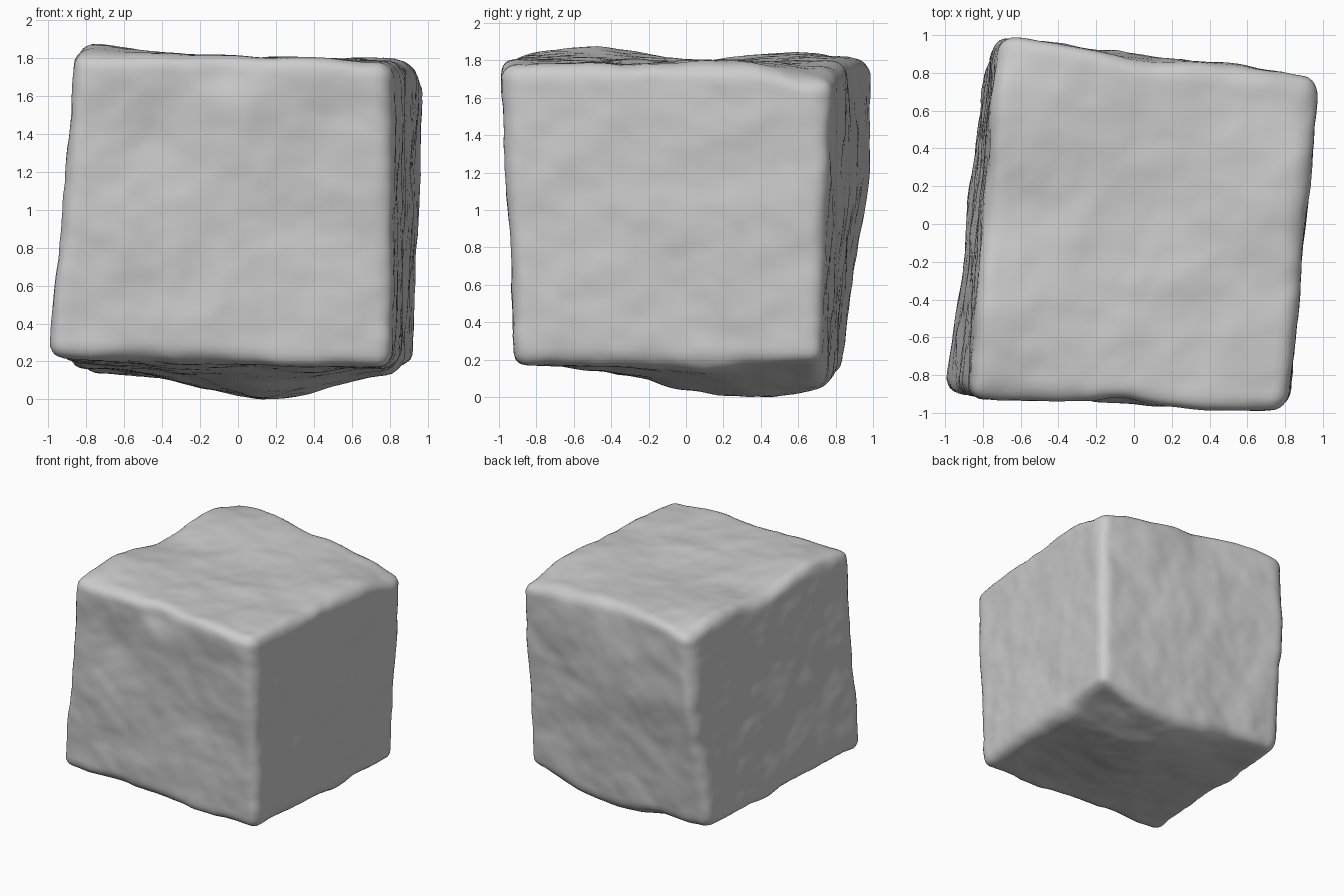
import bpy
import bmesh
import math
from mathutils import Vector, noise

if "Cube" in bpy.data.objects:
    bpy.data.objects.remove(bpy.data.objects["Cube"], do_unlink=True)

# Corners of the skewed block, keyed by the sign of x, y, z
CORNERS = {
    (-1, -1, -1): (-1.0, -0.89, 0.21), (1, -1, -1): (0.81, -0.92, 0.16),
    (-1, 1, -1): (-0.79, 0.84, 0.13), (1, 1, -1): (0.92, 0.73, 0.16),
    (-1, -1, 1): (-0.87, -0.93, 1.84), (1, -1, 1): (0.82, -1.0, 1.78),
    (-1, 1, 1): (-0.72, 1.02, 1.84), (1, 1, 1): (0.99, 0.76, 1.75),
}

# Broad swells, dents and chips: centre, radius, push
SWELLS = [
    ((0.18, 0.45, 0.12), 0.38, (0, 0, -0.14)),       # belly underneath
    ((0.15, -0.1, 0.15), 0.3, (0, 0, -0.06)),        # belly towards the front
    ((-0.1, 0.05, 1.8), 0.3, (0, 0, -0.025)),        # hollow on top
    ((-0.75, 0.05, 1.8), 0.2, (0, 0, -0.04)),        # saddle in left top edge
    ((-0.83, -0.4, 1.82), 0.2, (0, 0, 0.03)),        # hump on left top edge
    ((0.9, 0.15, 1.78), 0.25, (0, 0, 0.03)),         # hump on right top edge
    ((-0.72, 0.98, 1.82), 0.14, (0, -0.01, -0.06)),  # worn back top corner
    ((0.96, 0.73, 1.74), 0.16, (0, 0, -0.06)),       # worn far top corner
    ((-0.07, -0.95, 1.75), 0.09, (0, 0.04, 0)),      # nick in front top edge
    ((-0.45, -0.93, 1.35), 0.18, (0, 0.04, 0)),      # dent in front face
    ((0.3, -0.93, 1.0), 0.35, (0, 0.025, 0)),        # hollow front face
    ((0.0, 0.9, 1.2), 0.35, (0, 0.03, 0)),           # swell on back face
    ((0.0, 0.88, 1.8), 0.2, (0, -0.05, 0)),          # worn back top edge
    ((0.65, 0.83, 1.5), 0.2, (0, 0.03, 0)),          # shoulder of back face
    ((-0.65, 0.95, 1.1), 0.25, (0, 0.03, 0)),        # swell by back edge
    ((0.85, 0.5, 0.15), 0.2, (0, 0, 0.04)),          # chipped lower edge
    ((-0.97, -0.88, 0.42), 0.15, (-0.015, 0, 0)),    # bulging foot corner
]


def round_box(p, r):
    """Pull a point of the unit cube onto a cube with rounded edges."""
    core = Vector([max(r - 1, min(1 - r, c)) for c in p])
    return core + (p - core).normalized() * r


def skew(p):
    """Blend the eight block corners."""
    out = Vector()
    for signs, corner in CORNERS.items():
        weight = math.prod((1 + s * c) / 2 for s, c in zip(signs, p))
        out += Vector(corner) * weight
    return out


def roughen(p, outward):
    """Uneven hewn surface."""
    push = 0.012 * noise.noise(p * 2.8)
    push += 0.011 * noise.noise(p * 5 + Vector((5, 2, 8)))
    push += 0.005 * noise.noise(p * 11 + Vector((1, 7, 3)))
    return p + outward * push


# Stone block
bm = bmesh.new()
bmesh.ops.create_cube(bm, size=2)
bmesh.ops.subdivide_edges(bm, edges=bm.edges[:], cuts=49, use_grid_fill=True)
for v in bm.verts:
    wear = 0.10 + 0.05 * noise.noise(v.co * 2.5)
    outward = (v.co - Vector([max(-0.8, min(0.8, c)) for c in v.co])).normalized()
    base = skew(round_box(v.co, wear))
    p = base.copy()
    for centre, radius, push in SWELLS:
        d2 = (base - Vector(centre)).length_squared
        p += Vector(push) * math.exp(-d2 / (2 * radius ** 2))
    v.co = roughen(p, outward)

# Stand the block on the ground
ground = min(v.co.z for v in bm.verts)
bmesh.ops.translate(bm, verts=bm.verts[:], vec=(0, 0, -ground))

mesh = bpy.data.meshes.new("stone_block")
bm.to_mesh(mesh)
bm.free()
block = bpy.data.objects.new("stone_block", mesh)
bpy.context.collection.objects.link(block)
for poly in mesh.polygons:
    poly.use_smooth = True

# Plain grey stone
grey = (0.6, 0.6, 0.6, 1)
stone = bpy.data.materials.new("grey_stone")
stone.use_nodes = True
stone.diffuse_color = grey
stone.node_tree.nodes["Principled BSDF"].inputs["Base Color"].default_value = grey
mesh.materials.append(stone)
